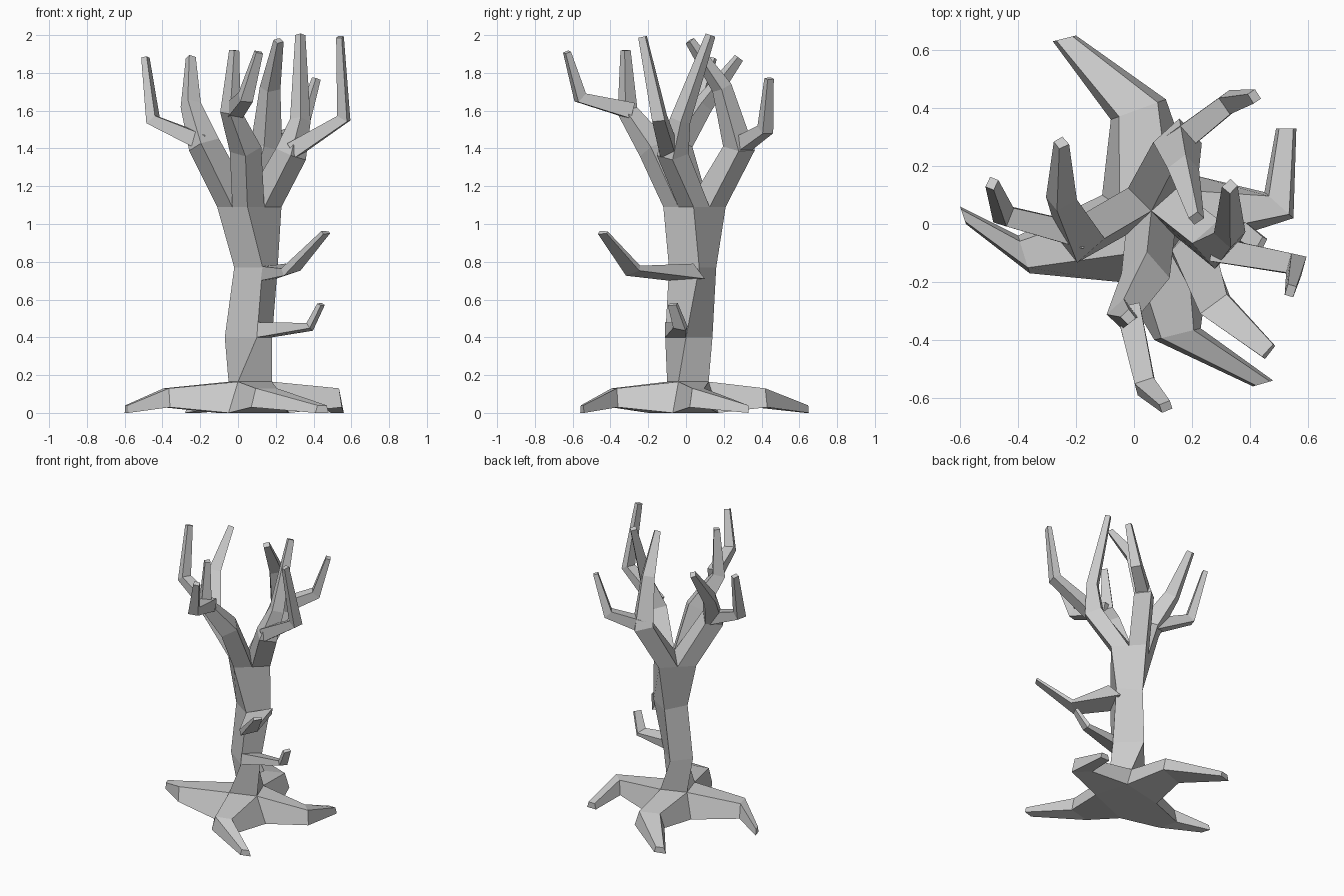
import bpy, bmesh
from mathutils import Vector as V

if "Cube" in bpy.data.objects:
    bpy.data.objects.remove(bpy.data.objects["Cube"])


def make(name, verts, faces):
    bm = bmesh.new()
    vs = [bm.verts.new(v) for v in verts]
    for f in faces:
        bm.faces.new([vs[i] for i in f])
    bmesh.ops.recalc_face_normals(bm, faces=bm.faces)
    me = bpy.data.meshes.new(name)
    bm.to_mesh(me)
    bm.free()
    ob = bpy.data.objects.new(name, me)
    bpy.context.collection.objects.link(ob)
    return ob


def loft(name, rings, cap_start=False, cap_end=True):
    """Join four-sided sections into a flat-faced tube."""
    verts = [v for r in rings for v in r]
    faces = []
    for k in range(len(rings) - 1):
        a, b = 4 * k, 4 * k + 4
        for i in range(4):
            j = (i + 1) % 4
            faces.append((a + i, a + j, b + j, b + i))
    if cap_start:
        faces.append((3, 2, 1, 0))
    if cap_end:
        n = 4 * len(rings) - 4
        faces.append((n, n + 1, n + 2, n + 3))
    return make(name, verts, faces)


def branch(name, path, radii, base=None):
    """Tapered square tube along path; base optionally gives the first section."""
    pts = [V(p) for p in path]
    if base:
        rings = [[V(p) for p in base]]
        pts.insert(0, sum(rings[0], V()) / 4)
        radii = [0] + radii
    else:
        t = (pts[1] - pts[0]).normalized()
        u = t.cross(V((0, 0, 1))).normalized()
        w = t.cross(u)
        d = [u + w, w - u, -u - w, u - w]
        rings = [[pts[0] + o.normalized() * radii[0] for o in d]]
    for k in range(1, len(pts)):
        t = (pts[k] - pts[k - 1]).normalized()
        if k + 1 < len(pts):
            t = (t + (pts[k + 1] - pts[k]).normalized()).normalized()
        ring = []
        for v in rings[-1]:
            o = v - pts[k - 1]
            o -= t * o.dot(t)
            ring.append(pts[k] + o.normalized() * radii[k])
        rings.append(ring)
    return loft(name, rings, cap_start=base is None)


# Trunk: corners in order front, right, back, left
trunk = [
    [(0, -.10, .165), (.18, -.04, .165), (.12, .12, .165), (-.05, .06, .165)],
    [(.10, -.11, .40), (.18, 0, .40), (.03, .14, .40), (-.07, .02, .40)],
    [(.13, -.09, .77), (.21, .07, .77), (.06, .16, .77), (-.02, .01, .77)],
    [(.05, -.12, 1.09), (.23, .04, 1.09), (.07, .21, 1.09), (-.11, .04, 1.09)],
]
loft("trunk", trunk, cap_end=False)

# Roots: spread from each trunk side, with valleys on the ground between them
notch = [(-.05, -.20, 0), (.27, -.07, 0), (.20, .17, 0), (-.11, .10, 0)]
roots = {
    "root_front": [(.07, -.40), (.23, -.36), (.41, -.56), (.48, -.54)],
    "root_right": [(.55, .02), (.45, .11), (.56, .33), (.49, .33)],
    "root_back": [(.11, .43), (-.08, .36), (-.20, .65), (-.28, .63)],
    "root_left": [(-.40, -.04), (-.36, -.17), (-.60, .06), (-.58, 0)],
}


def root_section(a, b, low, high):
    a, b = V((*a, low)), V((*b, low))
    up = V((0, 0, high - low))
    return [a, b, b.lerp(a, .15) + up, a.lerp(b, .15) + up]


for i, (name, (m0, m1, t0, t1)) in enumerate(roots.items()):
    j = (i + 1) % 4
    start = [notch[i], notch[j], trunk[0][j], trunk[0][i]]
    loft(name, [start, root_section(m0, m1, .03, .13), root_section(t0, t1, 0, .04)])
make("root_underside", notch, [(3, 2, 1, 0)])

# Crown: the trunk top splits into four limbs around a central crotch
top = [V(p) for p in trunk[3]]
crotch = V((.06, .045, 1.16))
limbs = {
    "limb_front": ([(.04, -.17, 1.40), (-.04, -.31, 1.60), (-.02, -.32, 1.92)],
                   [(-.02, -.29, 1.60), (.04, -.56, 1.67), (.11, -.63, 1.91)]),
    "limb_right": ([(.28, -.07, 1.37), (.33, -.03, 1.55), (.33, .13, 2.0)],
                   [(.29, -.09, 1.39), (.56, -.14, 1.56), (.54, -.23, 1.99)]),
    "limb_back": ([(.15, .28, 1.40), (.17, .19, 1.72), (.215, .02, 1.97)],
                  [(.15, .28, 1.41), (.33, .42, 1.50), (.415, .44, 1.77)]),
    "limb_left": ([(-.18, -.05, 1.42), (-.25, .09, 1.63), (-.25, .28, 1.88)],
                  [(-.18, -.04, 1.43), (-.45, .03, 1.55), (-.49, .14, 1.88)]),
}
for i, (name, (main, fork)) in enumerate(limbs.items()):
    before = (top[i - 1] + top[i]) / 2
    after = (top[i] + top[(i + 1) % 4]) / 2
    branch(name, main, [.085, .055, .027], [crotch, before, top[i], after])
    branch(name + "_fork", fork, [.06, .046, .025])

# Side branches on the front right of the trunk
branch("upper_side_branch", [(.28, -.28, .755), (.465, -.44, .955)], [.06, .03],
       [(.12, -.09, .70), (.20, .10, .71), (.25, .04, .79), (.13, -.09, .775)])
branch("lower_side_branch", [(.38, -.03, .455), (.44, -.07, .575)], [.038, .027],
       [(.10, -.11, .40), (.18, 0, .40), (.17, 0, .46), (.105, -.11, .48)])
